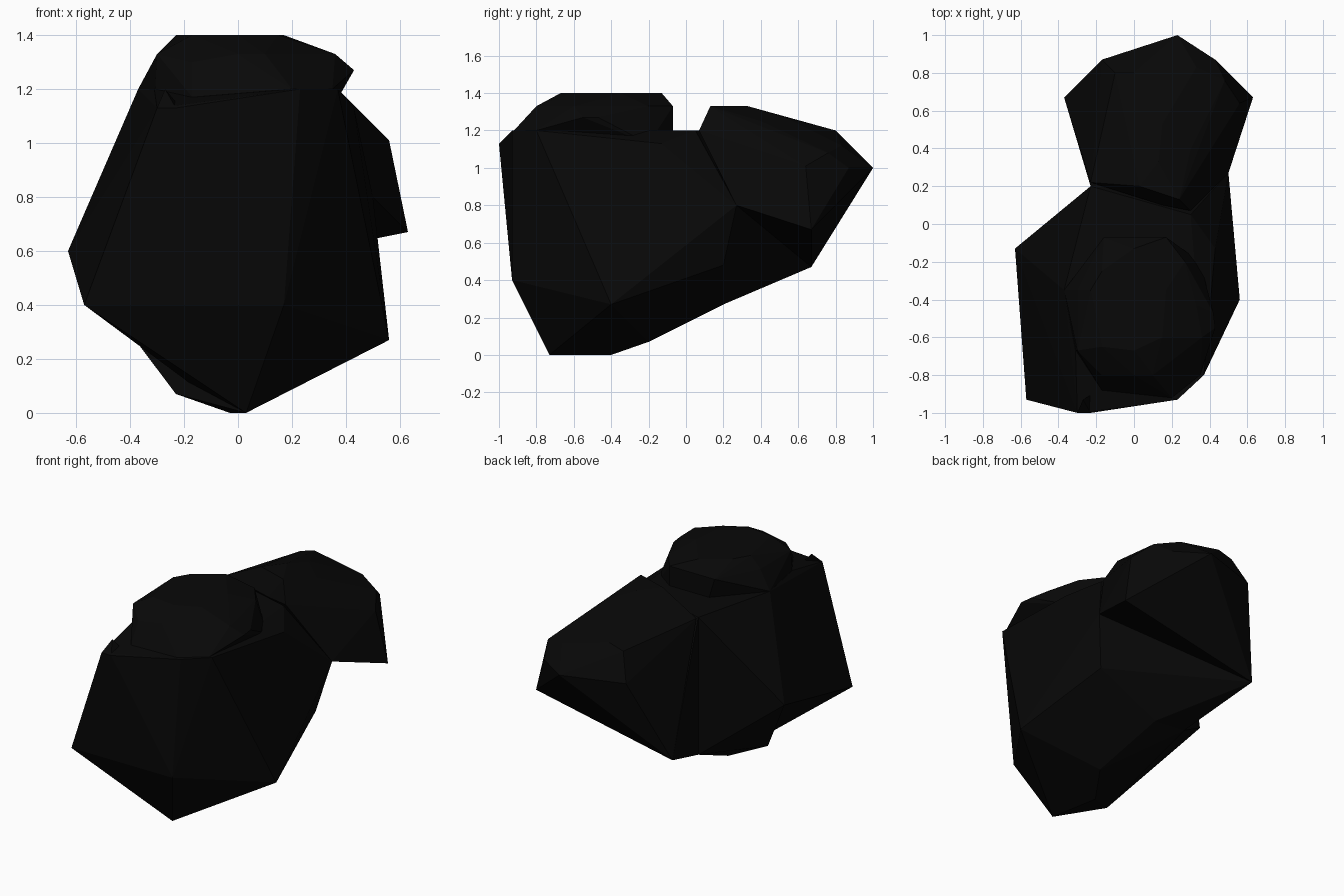
import bpy, bmesh

if "Cube" in bpy.data.objects:
    bpy.data.objects.remove(bpy.data.objects["Cube"], do_unlink=True)

# Near-black stone
stone = bpy.data.materials.new("black_stone")
stone.use_nodes = True
COLOUR = (0.0024, 0.0024, 0.0024, 1)
stone.diffuse_color = COLOUR
stone.node_tree.nodes["Principled BSDF"].inputs["Base Color"].default_value = COLOUR


def boulder(name, corners):
    """Flat-faceted convex chunk of rock spanned by a few corner points."""
    bm = bmesh.new()
    for c in corners:
        bm.verts.new(c)
    res = bmesh.ops.convex_hull(bm, input=bm.verts[:])
    loose = {g for g in res["geom_interior"] + res["geom_unused"]
             if isinstance(g, bmesh.types.BMVert)}
    bmesh.ops.delete(bm, geom=list(loose), context='VERTS')
    bmesh.ops.recalc_face_normals(bm, faces=bm.faces[:])
    mesh = bpy.data.meshes.new(name)
    bm.to_mesh(mesh)
    bm.free()
    mesh.materials.append(stone)
    ob = bpy.data.objects.new(name, mesh)
    bpy.context.collection.objects.link(ob)
    return ob


# Large front mass, tapering to a small foot
boulder("main_rock", [
    (0.03, -0.73, 0), (-0.03, -0.4, 0), (0.1, -0.2, 0.07),            # foot
    (-0.57, -0.93, 0.4), (-0.63, -0.13, 0.6), (0.56, -0.4, 0.27),     # girth
    (0.17, -0.93, 0.4), (0.43, 0.2, 0.48), (0.5, 0.27, 0.8),
    (0.0, 0.2, 0.27), (-0.23, 0.2, 0.29),
    (-0.3, -1, 1.13), (-0.23, -1, 1.13), (0.23, -0.93, 1.2),          # top rim
    (0.37, -0.8, 1.2), (0.43, -0.13, 1.13), (0.3, 0.05, 1.2),
    (-0.23, 0.2, 1.2), (-0.37, -0.35, 1.2), (-0.31, -0.67, 1.2),
])

# Bulge beside the foot, leaving a shallow hollow in front of it
boulder("foot_bulge", [
    (-0.23, -0.53, 0.07), (-0.03, -0.4, 0), (0.03, -0.73, 0),
    (-0.63, -0.13, 0.6), (-0.23, 0.2, 0.29), (0.1, -0.2, 0.07), (0, -0.4, 0.7),
])

# Sloping web that carries the rear mass
boulder("rear_web", [
    (-0.37, 0.67, 0.47), (-0.23, 0.2, 0.29), (0.0, 0.2, 0.27), (0.43, 0.2, 0.48),
    (0.5, 0.27, 0.8), (-0.23, 0.2, 1.2), (0.3, 0.05, 1.2),
])

# Overhanging rear mass
boulder("rear_rock", [
    (0.5, 0.27, 0.8), (-0.23, 0.22, 1.2), (0.3, 0.07, 1.2), (0.15, 0.1, 1.2),
    (-0.37, 0.67, 0.47), (0.63, 0.67, 0.67), (0.23, 1, 1.0),          # girth
    (0.43, 0.87, 1.0), (-0.17, 0.87, 1.0), (0.56, 0.64, 1.01),
    (0.48, 0.76, 1.08), (0.33, 0.83, 1.12), (0.42, 0.6, 1.13),        # top
    (-0.1, 0.8, 1.17), (0.0, 0.8, 1.2), (0.3, 0.4, 1.25), (0.15, 0.53, 1.27),
    (0.24, 0.13, 1.33), (0.03, 0.2, 1.33), (0.13, 0.33, 1.33),
])

# Rounded cap sitting on the front mass
boulder("cap_rock", [
    (-0.23, -0.35, 1.4), (-0.17, -0.25, 1.4), (0, -0.13, 1.4),        # plateau
    (0.17, -0.35, 1.4), (0.15, -0.6, 1.4), (0, -0.67, 1.4), (-0.17, -0.65, 1.4),
    (-0.3, -0.67, 1.33), (-0.17, -0.8, 1.3), (0, -0.8, 1.33), (0.1, -0.8, 1.33),
    (0.36, -0.6, 1.33), (0.33, -0.43, 1.33), (0.27, -0.2, 1.33),      # shoulder
    (0.17, -0.07, 1.33), (-0.16, -0.07, 1.33), (-0.3, -0.35, 1.33),
    (0.43, -0.55, 1.27), (0.42, -0.47, 1.27),                         # side lip
    (-0.17, -0.88, 1.17), (0.2, -0.92, 1.2), (0.35, -0.8, 1.2),       # base
    (0.35, -0.2, 1.13), (0.17, -0.07, 1.13), (-0.1, -0.07, 1.13),
    (-0.37, -0.35, 1.2), (-0.31, -0.67, 1.15),
])

# Small shard on the front corner of the rim
boulder("rim_shard", [
    (-0.3, -1, 1.13), (-0.23, -1, 1.13), (-0.27, -0.93, 1.2), (-0.22, -0.9, 1.14),
])
